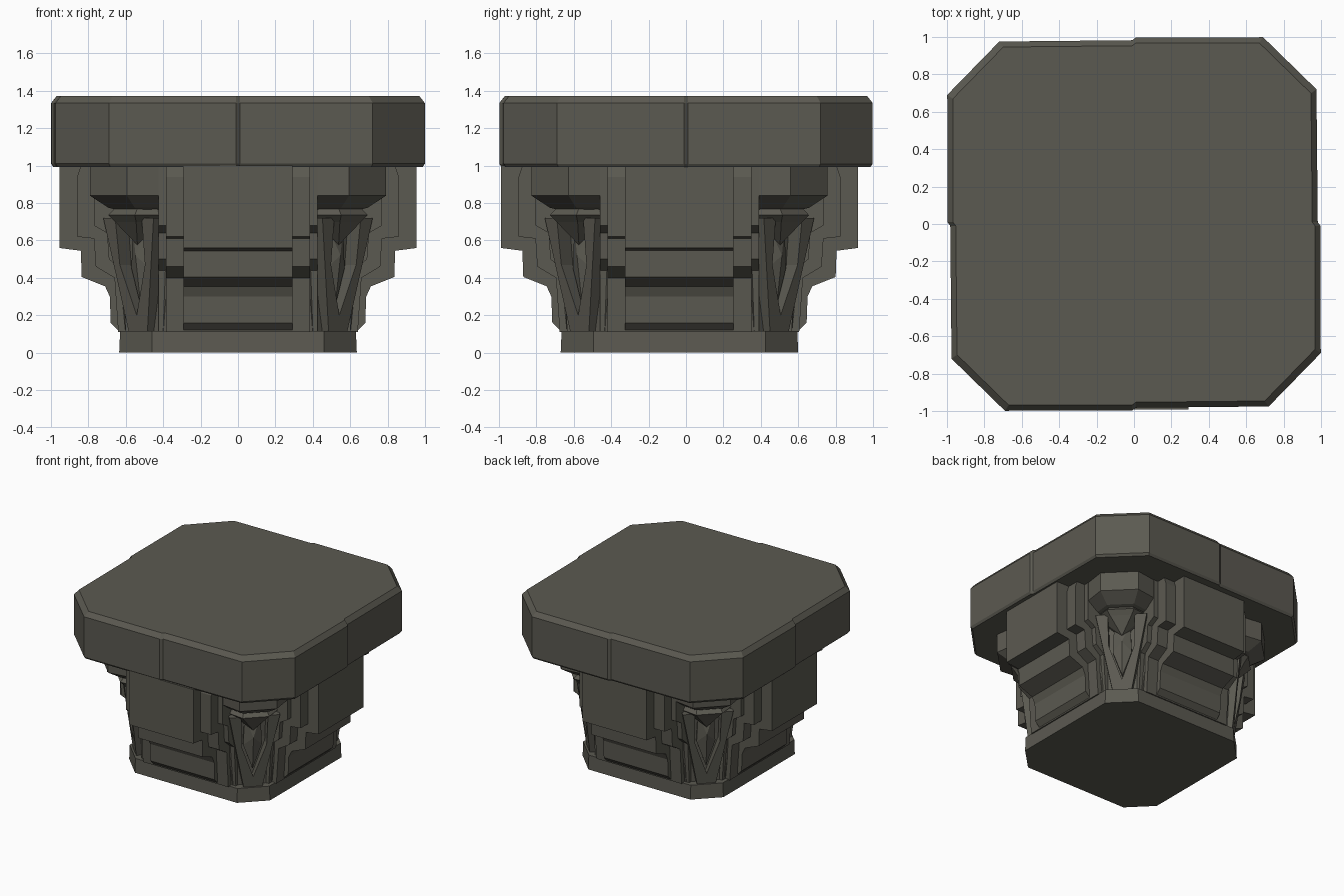
import bpy, bmesh, math
from mathutils import Vector, Matrix

if "Cube" in bpy.data.objects:
    bpy.data.objects.remove(bpy.data.objects["Cube"])

stone = bpy.data.materials.new("dark olive stone")
stone.diffuse_color = (0.105, 0.101, 0.082, 1)
stone.use_nodes = True
stone.node_tree.nodes["Principled BSDF"].inputs["Base Color"].default_value = stone.diffuse_color
CENTRE = Matrix.Translation((0, -0.035, 0))


def make(name, rings, mat=None):
    """Closed solid lofted through rings of equal point count (one-point end = tip)."""
    bm = bmesh.new()
    vr = [[bm.verts.new(p) for p in r] for r in rings]
    for a, b in zip(vr, vr[1:]):
        n = len(a)
        for i in range(n):
            j = (i + 1) % n
            if len(b) == 1:
                bm.faces.new((a[i], a[j], b[0]))
            else:
                bm.faces.new((a[i], a[j], b[j], b[i]))
    for r in (vr[0], vr[-1]):
        if len(r) > 2:
            bm.faces.new(r)
    bmesh.ops.recalc_face_normals(bm, faces=bm.faces)
    me = bpy.data.meshes.new(name)
    bm.to_mesh(me)
    bm.free()
    me.materials.append(stone)
    ob = bpy.data.objects.new(name, me)
    if mat is not None:
        me.transform(mat)
    bpy.context.collection.objects.link(ob)
    return ob


def four(name, rings, offset=0):
    """Repeat a part built facing +x on four sides (offset 45 for corners)."""
    for k in range(4):
        make(f"{name}_{k + 1}", rings,
             CENTRE @ Matrix.Rotation(math.radians(90 * k + offset), 4, 'Z'))


def octagon(s, c, z):
    return [(s, -c, z), (s, c, z), (c, s, z), (-c, s, z),
            (-s, c, z), (-s, -c, z), (-c, -s, z), (c, -s, z)]


def bracket(name, half, profile):
    """Side profile (outward, z) extruded across the face."""
    pts = profile + [(0.4, profile[-1][1]), (0.4, profile[0][1])]
    four(name, [[(x, y, z) for x, z in pts] for y in (-half, half)])


# Top slab: chipped octagon with a small step at mid-side, bevelled upper rim
def slab(d, z):
    pts = []
    for k in range(4):
        for x, y in [(-0.72, 0.975), (-0.01, 0.982), (0.01, 0.997), (0.69, 0.998)]:
            v = Matrix.Rotation(-k * math.pi / 2, 2) @ Vector((x, y))
            v *= 1 - d
            pts.append((v.x, v.y, z))
    return pts


make("top_slab", [slab(0.012, 0.992), slab(0, 1.01), slab(0, 1.335), slab(0.03, 1.373)])

# Base plate and flared core
make("base_plate", [octagon(0.635, 0.46, 0), octagon(0.63, 0.46, 0.115)], CENTRE)
make("core", [octagon(0.60, 0.40, 0.10), octagon(0.64, 0.37, 0.5),
              octagon(0.73, 0.34, 1.0)], CENTRE)

# Stepped brackets: projecting centre and two receding side layers
bracket("centre_bracket", 0.29, [
    (0.955, 1.0), (0.955, 0.56), (0.84, 0.545), (0.835, 0.405), (0.71, 0.355),
    (0.685, 0.30), (0.68, 0.16), (0.63, 0.11)])
bracket("side_strip", 0.385, [
    (0.84, 1.0), (0.86, 0.94), (0.86, 0.62), (0.77, 0.61), (0.76, 0.46),
    (0.66, 0.40), (0.64, 0.11)])
bracket("outer_strip", 0.425, [
    (0.77, 1.0), (0.77, 0.68), (0.70, 0.64), (0.69, 0.50), (0.62, 0.44), (0.60, 0.11)])


# Corner boss, with a smaller disc and pointed drop below
def boss(r0, r1, w0, w1, z):
    return [(0.5, -w0, z), (r0, -w0, z), (r1, -w1, z),
            (r1, w1, z), (r0, w0, z), (0.5, w0, z)]


four("corner_boss", [boss(0.82, 0.98, 0.26, 0.14, 1.0), boss(0.82, 0.98, 0.26, 0.14, 0.84),
                     boss(0.78, 0.88, 0.18, 0.10, 0.775), boss(0.74, 0.80, 0.13, 0.07, 0.755)], 45)
four("corner_drop", [boss(0.76, 0.83, 0.14, 0.08, 0.79), boss(0.78, 0.88, 0.18, 0.10, 0.735),
                     boss(0.76, 0.85, 0.14, 0.08, 0.70), [(0.76, 0, 0.575)]], 45)

# V-shaped leaf frame at each corner
for side, label in ((1, "left"), (-1, "right")):
    outline = [(0.0, 0.11), (0.07, 0.11), (0.19, 0.72), (0.10, 0.72), (0.095, 0.47), (0.0, 0.2)]
    back = [(0.55, side * t, z) for t, z in outline]
    front = [(0.755 + 0.12 * (z - 0.11), side * t, z) for t, z in outline]
    four(f"leaf_frame_{label}", [back, front], 45)

# Faceted leaf heart inside the frame
heart = [(0, 0.25), (0.07, 0.45), (0.06, 0.68), (-0.06, 0.68), (-0.07, 0.45)]
four("leaf_heart", [[(0.6, t, z) for t, z in heart],
                    [(0.735, t, z) for t, z in heart], [(0.775, 0, 0.52)]], 45)
